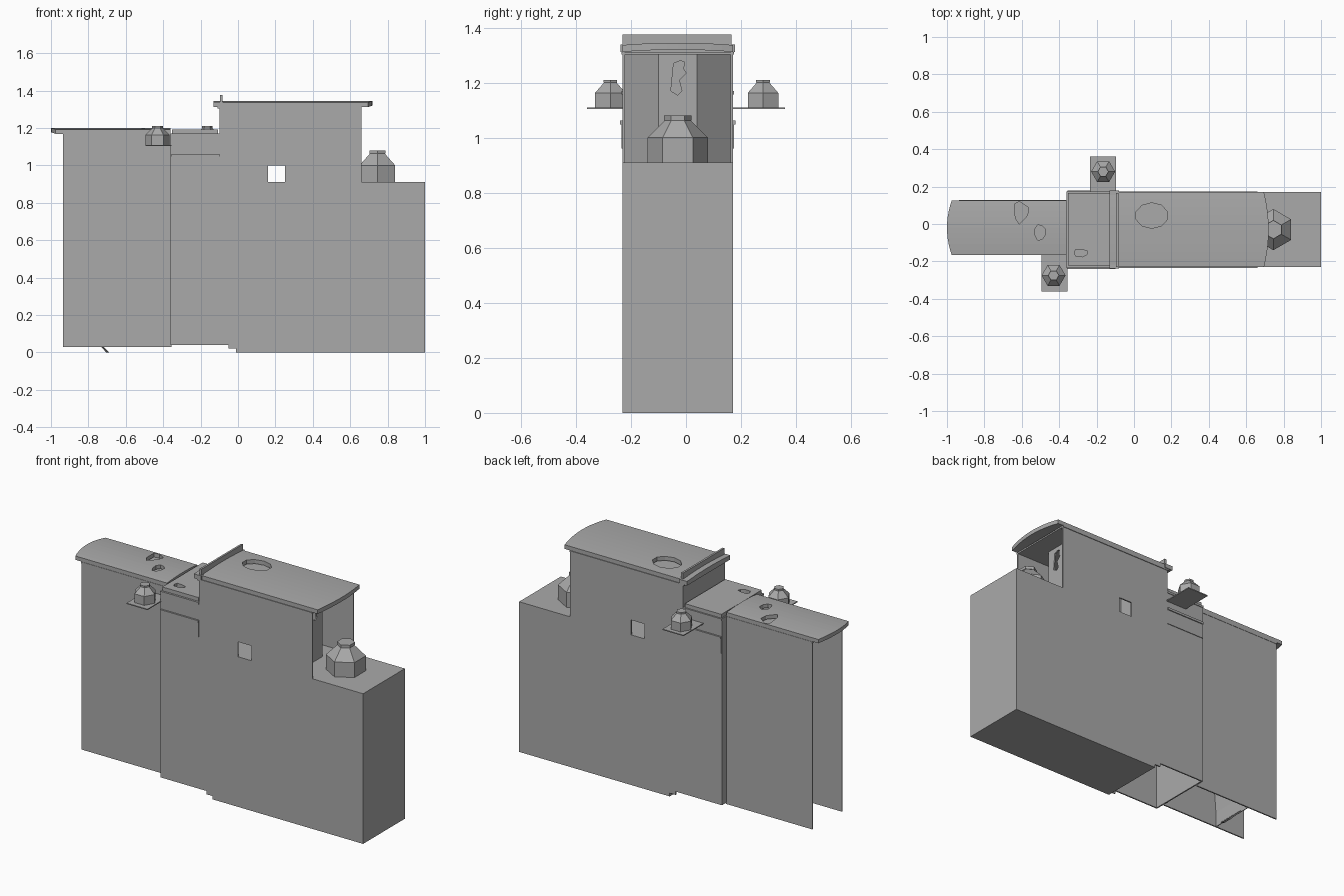
import bpy
from math import pi, cos, sin

cube = bpy.data.objects.get("Cube")
if cube:
    bpy.data.objects.remove(cube, do_unlink=True)

grey = bpy.data.materials.new("plain_grey")
grey.use_nodes = True
GREY = (0.4, 0.4, 0.4, 1)
grey.diffuse_color = GREY
grey.node_tree.nodes["Principled BSDF"].inputs["Base Color"].default_value = GREY

FRONT, BACK = -0.23, 0.17            # long sides of the main block
WING_FRONT, WING_BACK = -0.165, 0.125
WALL = 0.008


def make(name, verts, faces):
    mesh = bpy.data.meshes.new(name)
    mesh.from_pydata(verts, [], faces)
    mesh.materials.append(grey)
    obj = bpy.data.objects.new(name, mesh)
    bpy.context.scene.collection.objects.link(obj)
    bpy.context.view_layer.objects.active = obj
    for other in bpy.context.selected_objects:
        other.select_set(False)
    obj.select_set(True)
    bpy.ops.object.mode_set(mode='EDIT')
    bpy.ops.mesh.select_all(action='SELECT')
    bpy.ops.mesh.normals_make_consistent(inside=False)
    bpy.ops.object.mode_set(mode='OBJECT')
    return obj


def loft(name, rings):
    """Join equal rings of points and cap both ends."""
    n = len(rings[0])
    faces = [list(range(n)), list(range((len(rings) - 1) * n, len(rings) * n))]
    for r in range(len(rings) - 1):
        for i in range(n):
            j = (i + 1) % n
            faces.append([r * n + i, r * n + j, (r + 1) * n + j, (r + 1) * n + i])
    return make(name, [p for ring in rings for p in ring], faces)


def box(name, x0, x1, y0, y1, z0, z1):
    return loft(name, [[(x0, y0, z), (x1, y0, z), (x1, y1, z), (x0, y1, z)] for z in (z0, z1)])


def side_plate(name, outline, y0, y1):
    return loft(name, [[(x, y, z) for x, z in outline] for y in (y0, y1)])


def cut(target, cutter):
    mod = target.modifiers.new("hole", 'BOOLEAN')
    mod.object, mod.operation, mod.solver = cutter, 'DIFFERENCE', 'EXACT'
    graph = bpy.context.evaluated_depsgraph_get()
    target.data = bpy.data.meshes.new_from_object(target.evaluated_get(graph))
    target.modifiers.clear()
    bpy.data.objects.remove(cutter, do_unlink=True)


def roof_hole(roof, x, y, rx, ry, z, sides=8, wobble=0.0):
    ring = []
    for i in range(sides):
        a = 2 * pi * (i + 0.5) / sides
        k = 1 + wobble * sin(3 * a + 1)
        ring.append((x + rx * k * cos(a), y + ry * k * sin(a)))
    cut(roof, loft("hole_cutter", [[(px, py, h) for px, py in ring] for h in (z - 0.1, z + 0.1)]))


def bowed_roof(name, x_flat, x_bow, y0, y1, z0, z1, bow=0.025, crown=0.008, steps=10):
    """Slab with one bowed end and a slight crown across its width."""
    rings = []
    for i in range(steps + 1):
        t = 2 * i / steps - 1
        y = y0 + (y1 - y0) * i / steps
        end = x_bow - (bow if x_bow > x_flat else -bow) * t * t
        drop = crown * t * t
        rings.append([(x_flat, y, z0 - drop), (end, y, z0 - drop),
                      (end, y, z1 - drop), (x_flat, y, z1 - drop)])
    return loft(name, rings)


def turret(name, x, y, z, radius, height, turn):
    """Six-sided drum with a tapered cap and a small lid."""
    profile = [(1, 0), (1, 0.53), (0.42, 0.9), (0.45, 0.9), (0.45, 1)]
    loft(name, [[(x + radius * r * cos(turn + i * pi / 3),
                  y + radius * r * sin(turn + i * pi / 3), z + height * h)
                 for i in range(6)] for r, h in profile])


# Main block
box("main_block", -0.01, 1.0, FRONT, BACK, 0, 0.91)

# Long side walls with stepped base and window notch
outline = [(-0.36, 0.04), (-0.05, 0.04), (-0.05, 0.02), (-0.01, 0.02), (-0.01, 0.91),
           (0.16, 0.91), (0.16, 1.0), (0.25, 1.0), (0.25, 0.91), (0.66, 0.91),
           (0.66, 1.31), (-0.1, 1.31), (-0.1, 1.16), (-0.36, 1.16)]
side_plate("front_wall", outline, FRONT, FRONT + WALL)
side_plate("back_wall", outline, BACK - WALL, BACK)
box("link_bulkhead", -0.36, -0.352, FRONT, BACK, 0.04, 1.16)
box("cabin_end_wall", -0.1, -0.092, FRONT, BACK, 0.91, 1.31)

# Bay wall recessed under the cabin roof
bay_path = [(0.42, FRONT), (0.54, -0.1), (0.54, 0.04), (0.42, BACK)]
bay_ring = bay_path + [(x - WALL, y) for x, y in reversed(bay_path)]
bay = loft("cabin_bay_wall", [[(x, y, z) for x, y in bay_ring] for z in (0.91, 1.31)])
gash = [(-0.045, 1.27), (-0.02, 1.28), (-0.005, 1.275), (-0.01, 1.25), (0.0, 1.235),
        (-0.025, 1.21), (-0.015, 1.17), (-0.03, 1.155), (-0.055, 1.17), (-0.05, 1.22)]
cut(bay, loft("gash_cutter", [[(x, y, z) for y, z in gash] for x in (0.5, 0.6)]))

# Cabin roof
box("cabin_ceiling", -0.11, 0.66, FRONT - 0.004, BACK + 0.004, 1.303, 1.312)
cabin_roof = bowed_roof("cabin_roof", -0.13, 0.72, FRONT, BACK, 1.32, 1.345)
roof_hole(cabin_roof, 0.095, 0.045, 0.088, 0.068, 1.34, 10)
box("cabin_roof_parapet", -0.096, -0.084, FRONT, BACK - 0.004, 1.32, 1.375)
box("cabin_roof_lip", -0.13, -0.08, FRONT - 0.008, BACK + 0.008, 1.312, 1.338)

# Link section between cabin and wing
box("link_ceiling", -0.36, -0.1, FRONT - 0.004, BACK + 0.004, 1.158, 1.17)
link_roof = box("link_roof", -0.352, -0.108, FRONT + 0.008, BACK - 0.005, 1.17, 1.193)
roof_hole(link_roof, -0.285, -0.155, 0.038, 0.021, 1.19, 7, 0.15)
for side, y, out in (("front", FRONT, -1), ("back", BACK, 1)):
    for part, z0, z1, depth in (("rail", 1.048, 1.062, 0.01), ("panel", 0.96, 1.048, 0.004)):
        box(f"link_{side}_{part}", -0.356, -0.1, min(y, y + out * depth),
            max(y, y + out * depth), z0, z1)

# Open-ended wing
box("wing_front_wall", -0.935, -0.355, WING_FRONT, WING_FRONT + WALL, 0.03, 1.17)
box("wing_back_wall", -0.935, -0.355, WING_BACK - WALL, WING_BACK, 0.03, 1.17)
box("wing_ceiling", -0.935, -0.36, WING_FRONT - 0.002, WING_BACK + 0.002, 1.158, 1.168)
wing_roof = bowed_roof("wing_roof", -0.36, -1.0, WING_FRONT, WING_BACK, 1.177, 1.2)
roof_hole(wing_roof, -0.605, 0.065, 0.038, 0.056, 1.19, 9, 0.2)
roof_hole(wing_roof, -0.503, -0.045, 0.03, 0.042, 1.19, 8, 0.08)

# Torn partition inside the wing
heights = [0.03 + 0.09 * i for i in range(11)]
wave = [(-0.715 + 0.015 * sin(7 * z - 2), z) for z in heights]
torn = wave + [(x - 0.004, z) for x, z in reversed(wave)]
side_plate("wing_partition", torn, WING_FRONT, WING_BACK)
loft("partition_tongue", [[(-0.735, -0.11, 0.035), (-0.725, -0.11, 0.035),
                           (-0.725, 0.06, 0.035), (-0.735, 0.06, 0.035)],
                          [(-0.705, -0.055, 0), (-0.69, -0.055, 0),
                           (-0.69, 0.0, 0), (-0.705, 0.0, 0)]])

# Turrets and their shelves
turret("end_turret", 0.745, -0.03, 0.91, 0.11, 0.17, pi / 2)
turret("front_turret", -0.43, -0.275, 1.11, 0.064, 0.1, 0)
turret("back_turret", -0.165, 0.28, 1.11, 0.064, 0.1, 0)
box("front_turret_shelf", -0.495, -0.355, -0.36, WING_FRONT, 1.104, 1.11)
box("back_turret_shelf", -0.235, -0.095, BACK, 0.36, 1.104, 1.11)
